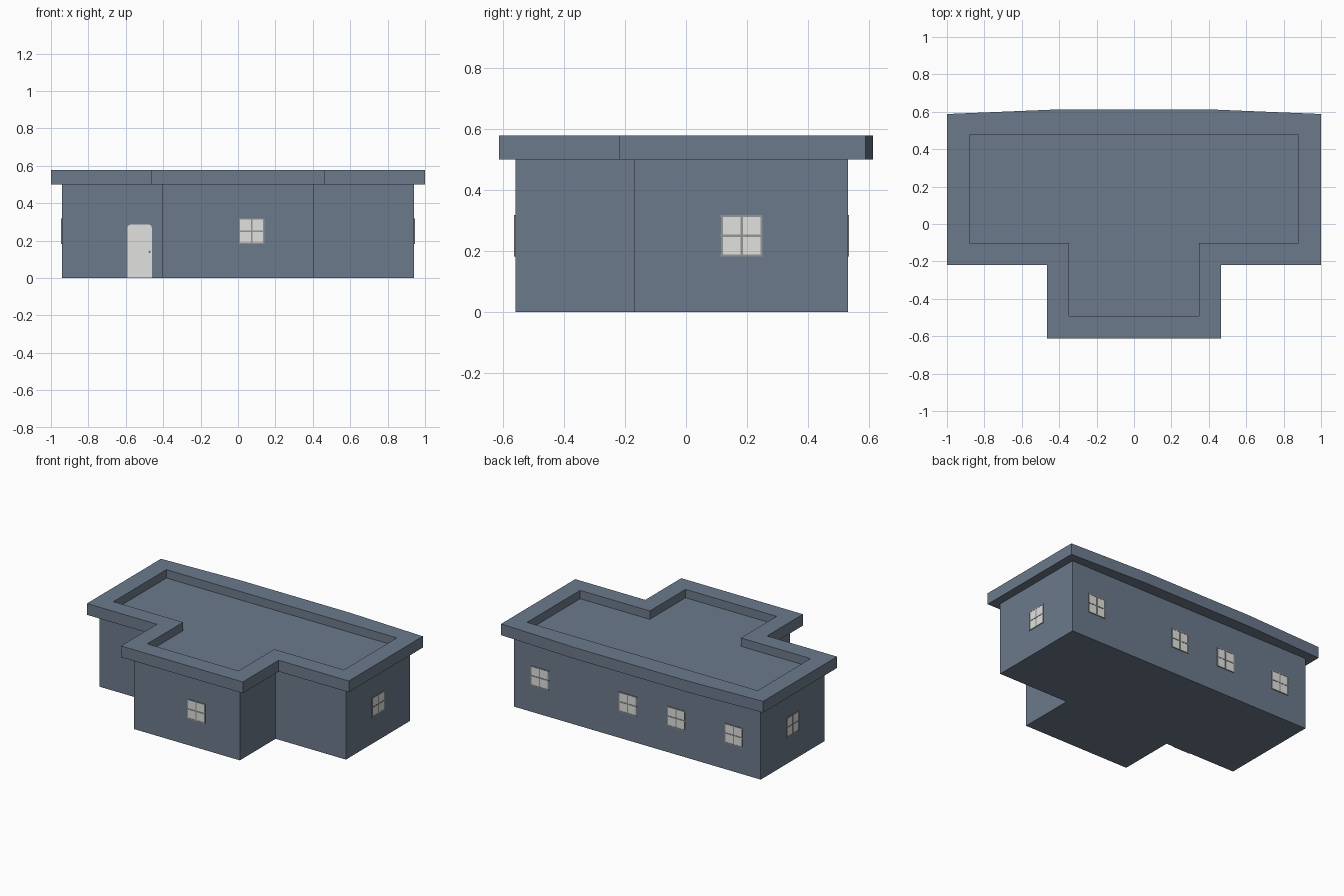
import bpy, bmesh, math
from mathutils import Matrix, Vector

if "Cube" in bpy.data.objects:
    bpy.data.objects.remove(bpy.data.objects["Cube"])


def material(name, rgb):
    m = bpy.data.materials.new(name)
    m.diffuse_color = (*rgb, 1)
    m.use_nodes = True
    m.node_tree.nodes["Principled BSDF"].inputs["Base Color"].default_value = m.diffuse_color
    return m


SLATE = material("slate_blue", (0.150, 0.195, 0.262))
PALE = material("pale_grey", (0.75, 0.75, 0.74))
FRAME = material("frame_grey", (0.30, 0.30, 0.29))


def finish(bm, name, mat, matrix=None):
    bmesh.ops.recalc_face_normals(bm, faces=bm.faces)
    me = bpy.data.meshes.new(name)
    bm.to_mesh(me)
    bm.free()
    me.materials.append(mat)
    ob = bpy.data.objects.new(name, me)
    bpy.context.collection.objects.link(ob)
    if matrix:
        ob.matrix_world = matrix
    return ob


def loft(rings, name, mat):
    """Closed solid through rings of equal point count, capped at both ends."""
    bm = bmesh.new()
    vs = [[bm.verts.new(p) for p in r] for r in rings]
    n = len(vs[0])
    for a, b in zip(vs, vs[1:]):
        for i in range(n):
            j = (i + 1) % n
            bm.faces.new((a[i], a[j], b[j], b[i]))
    bm.faces.new(vs[0][::-1])
    bm.faces.new(vs[-1])
    return finish(bm, name, mat)


def t_plan(x, wing_x, front, step, back, back_mid=None, mid_x=0.42):
    """T-shaped outline, mirrored in x; back edge may bow outwards."""
    half = [(wing_x, front), (wing_x, step), (x, step), (x, back)]
    if back_mid is not None:
        half.append((mid_x, back_mid))
    return half + [(-px, py) for px, py in reversed(half)]


def at(plan, z):
    return [(px, py, z) for px, py in plan]


# Walls
walls = t_plan(0.942, 0.405, -0.558, -0.168, 0.53)
loft([at(walls, 0), at(walls, 0.5)], "walls", SLATE)

# Flat roof with overhang, raised rim and sunken deck
outer = t_plan(1.0, 0.465, -0.612, -0.22, 0.588, 0.612)
inner = t_plan(0.88, 0.348, -0.492, -0.102, 0.476, 0.476)
loft([at(outer, 0.5), at(outer, 0.578), at(inner, 0.578), at(inner, 0.52)],
     "roof", SLATE)


def add_box(bm, cx, cz, w, h, y0, y1):
    m = Matrix.Translation((cx, (y0 + y1) / 2, cz)) @ Matrix.Diagonal((w, y1 - y0, h, 1))
    bmesh.ops.create_cube(bm, size=1, matrix=m)


def window(name, x, y, turn):
    """Four-pane window; turn rotates its outward side away from -y."""
    m = Matrix.Translation((x, y, 0.25)) @ Matrix.Rotation(math.radians(turn), 4, 'Z')
    s, bar = 0.137, 0.008
    bm = bmesh.new()
    add_box(bm, 0, 0, s - 0.004, s - 0.004, -0.002, 0.001)
    finish(bm, name + "_panes", PALE, m)
    bm = bmesh.new()
    for k in (-1, 0, 1):
        off = k * (s - bar) / 2
        w = bar if k == 0 else bar * 0.8
        add_box(bm, off, 0, w, s, -0.004, 0.001)
        add_box(bm, 0, off, s, w, -0.0038, 0.001)
    finish(bm, name + "_frame", FRAME, m)


# Windows on all sides
window("front_window", 0.073, -0.558, 0)
window("right_window", 0.942, 0.182, 90)
window("left_window", -0.942, 0.182, -90)
for i, x in enumerate((0.745, 0.073, -0.296, -0.735)):
    window(f"back_window_{i + 1}", x, 0.53, 180)

# Door with rounded top corners
dx, hw, top, r = -0.526, 0.065, 0.285, 0.016
profile = [(-hw, 0), (hw, 0)]
for sx, a0 in ((1, 0), (-1, 90)):
    for k in range(5):
        a = math.radians(a0 + k * 22.5)
        profile.append((sx * (hw - r) + r * math.cos(a), top - r + r * math.sin(a)))
loft([[(dx + px, y, pz) for px, pz in profile] for y in (-0.166, -0.173)],
     "door", PALE)

# Door knob
bm = bmesh.new()
bmesh.ops.create_uvsphere(bm, u_segments=10, v_segments=6, radius=0.004,
                          matrix=Matrix.Translation((-0.472, -0.175, 0.14)))
finish(bm, "door_knob", PALE)
